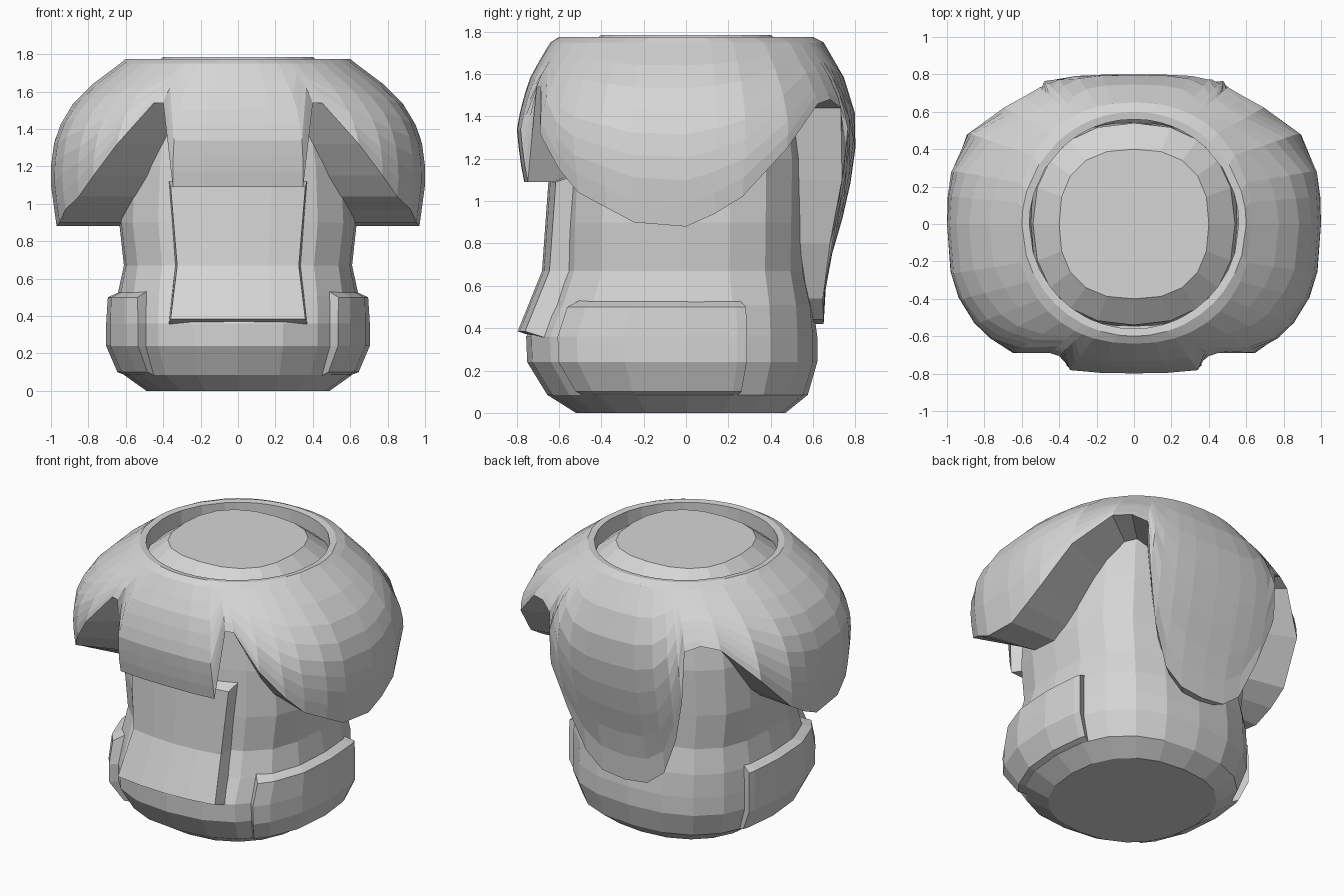
import bpy, bmesh, math

if "Cube" in bpy.data.objects:
    bpy.data.objects.remove(bpy.data.objects["Cube"])

grey = bpy.data.materials.new("plain grey")
grey.diffuse_color = (0.67, 0.67, 0.67, 1)
grey.use_nodes = True
grey.node_tree.nodes["Principled BSDF"].inputs["Base Color"].default_value = grey.diffuse_color


def add_mesh(name, verts, faces):
    me = bpy.data.meshes.new(name)
    me.from_pydata(verts, [], faces)
    me.validate()
    bm = bmesh.new()
    bm.from_mesh(me)
    bmesh.ops.recalc_face_normals(bm, faces=bm.faces)
    bm.to_mesh(me)
    bm.free()
    me.materials.append(grey)
    ob = bpy.data.objects.new(name, me)
    bpy.context.collection.objects.link(ob)
    return ob


def sample(rows, z):
    """Interpolate (side, front, back, boxiness) of a profile at height z."""
    rows = sorted(rows)
    z = min(max(z, rows[0][0]), rows[-1][0])
    for a, b in zip(rows, rows[1:]):
        if z <= b[0]:
            t = (z - a[0]) / max(b[0] - a[0], 1e-6)
            return [p + (q - p) * t for p, q in zip(a[1:], b[1:])]


def point(rows, deg, z, grow=0.0):
    """Point on a profile; deg runs from the front (0) round the +x side."""
    rx, yf, yb, n = sample(rows, z)
    s, c = math.sin(math.radians(deg)), math.cos(math.radians(deg))
    u, v = abs(s) ** .87, abs(c) ** .87
    k = (u ** n + v ** n) ** (-1 / n)
    x = math.copysign(u * k, s) * (rx + grow)
    y = -math.copysign(v * k, c) * ((yf if c > 0 else yb) + grow)
    return (x, y, z)


def grid_faces(cols, rows, closed):
    n = cols if closed else cols - 1
    return [(i * rows + j, i * rows + j + 1, ((i + 1) % cols) * rows + j + 1,
             ((i + 1) % cols) * rows + j) for i in range(n) for j in range(rows - 1)]


# Torso: height, side, front and back radius, boxiness of the outline
BODY = [(0, .49, .52, .47, 2.3), (.085, .61, .655, .575, 2.4), (.24, .66, .75, .62, 2.5),
        (.36, .66, .755, .62, 2.5), (.51, .645, .67, .60, 2.7), (.67, .61, .60, .56, 2.9),
        (.9, .635, .59, .56, 3), (1.2, .62, .575, .565, 3), (1.45, .58, .56, .54, 2.8),
        (1.68, .54, .54, .54, 2.3), (1.785, .40, .40, .40, 2.5)]
N, R = 20, len(BODY)
verts = [point(BODY, 360 * i / N, r[0]) for i in range(N) for r in BODY]
faces = grid_faces(N, R, True)
faces += [tuple(i * R for i in range(N)), tuple(i * R + R - 1 for i in range(N))]
add_mesh("torso", verts, faces)

# Shoulder mantle: profile, and height of its scalloped hem round the half outline
CAPE = [(1.75, .63, .64, .65, 2.2), (1.6, .83, .73, .74, 2.4), (1.48, .925, .77, .785, 2.6),
        (1.35, .98, .80, .81, 2.7), (1.2, 1.0, .785, .795, 2.7), (1.1, 1.0, .765, .78, 2.7),
        (.88, .97, .74, .73, 2.7), (.67, .94, .70, .665, 2.7), (.42, .92, .68, .65, 2.7)]
HEM = [(0, 1.09), (8, 1.09), (17, 1.09), (23.5, 1.54), (27, 1.54), (36, 1.32),
       (45, 1.15), (53, 1.04), (64, .97), (74, .90), (90, .88), (98, .94), (107, 1.02),
       (122, 1.25), (137, 1.46), (145, 1.48), (152, 1.44), (155, 1.1), (159, .8),
       (165, .54), (172, .44), (180, .42)]
columns = HEM + [(360 - a, z) for a, z in reversed(HEM[1:-1])]
STEPS = 8


def ring(deg, r, z):
    a = math.radians(deg)
    return (r * math.sin(a), -r * math.cos(a), z)


verts = []
for deg, hem in columns:
    verts += [point(BODY, deg, 1.62), ring(deg, .56, 1.64), ring(deg, .56, 1.77),
              ring(deg, .60, 1.775)]
    verts += [point(CAPE, deg, 1.75 + (hem - 1.75) * j / STEPS) for j in range(STEPS + 1)]
    verts.append(point(BODY, deg, hem, -0.01))  # underside runs back to the torso
add_mesh("shoulder_mantle", verts, grid_faces(len(columns), STEPS + 6, True))


def slab(name, outer, inner, cols, rows):
    """Closed plate between two matching grids of points."""
    n = cols * rows
    faces = grid_faces(cols, rows, False)
    back = [tuple(v + n for v in reversed(f)) for f in faces]
    rim = ([i * rows for i in range(cols)]
           + [(cols - 1) * rows + j for j in range(1, rows)]
           + [i * rows + rows - 1 for i in range(cols - 2, -1, -1)]
           + [j for j in range(rows - 2, 0, -1)])
    sides = [(a, b, b + n, a + n) for a, b in zip(rim, rim[1:] + rim[:1])]
    return add_mesh(name, outer + inner, faces + back + sides)


# Hip pads, one each side: height, thickness, inner height
PAD = [(.50, .05, .53), (.36, .045, .36), (.24, .045, .24), (.10, .03, .08)]
pad_deg = [45, 54, 72, 90, 108, 112]
for side, name in ((1, "right_hip_pad"), (-1, "left_hip_pad")):
    degs = [side * d for d in pad_deg]
    outer = [point(BODY, d, z, t) for d in degs for z, t, zi in PAD]
    inner = [point(BODY, d, zi, -.01) for d in degs for z, t, zi in PAD]
    slab(name, outer, inner, len(degs), len(PAD))

# Front flap: height, half width, front depth, back height, back depth
FLAP = [(1.09, .36, -.65, 1.125, -.55), (.67, .325, -.68, .67, -.58),
        (.385, .36, -.795, .355, -.70)]
spread = [-1, -.5, 0, .5, 1]
outer = [(s * w, y + .035 * s * s, z) for s in spread for z, w, y, zi, yi in FLAP]
inner = [(s * (w + .01), yi + .035 * s * s, zi) for s in spread for z, w, y, zi, yi in FLAP]
slab("front_flap", outer, inner, 5, 3)
